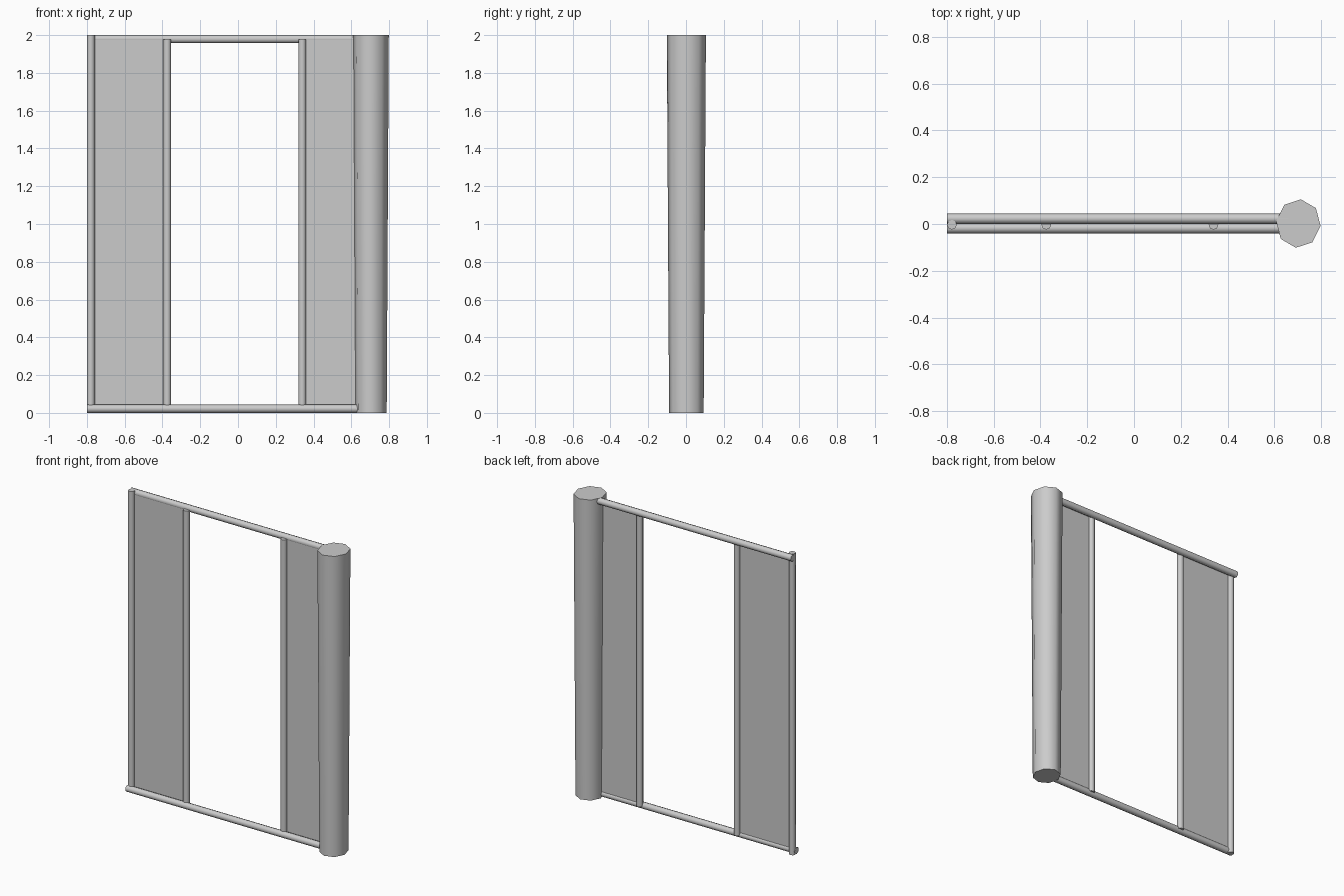
import bpy, math
from mathutils import Vector

if "Cube" in bpy.data.objects:
    bpy.data.objects.remove(bpy.data.objects["Cube"])


def tube(name, a, b, r1, r2=None, sides=8, spin=0.0):
    """Capped, smooth-sided tube from a to b."""
    a, b = Vector(a), Vector(b)
    bpy.ops.mesh.primitive_cone_add(vertices=sides, radius1=r1, radius2=r2 or r1,
                                    depth=(b - a).length)
    o = bpy.context.object
    o.name = name
    for v in o.data.vertices:          # turn the section, then aim along a-b
        x, y, z = v.co
        c, s = math.cos(spin), math.sin(spin)
        v.co = (x * c - y * s, x * s + y * c, z)
    o.location = (a + b) / 2
    o.rotation_euler = (b - a).to_track_quat('Z', 'Y').to_euler()
    bpy.ops.object.shade_smooth_by_angle(angle=math.radians(65))
    return o


def panel(name, x0, x1, z0, z1, y):
    me = bpy.data.meshes.new(name)
    me.from_pydata([(x0, y, z0), (x1, y, z0), (x1, y, z1), (x0, y, z1)], [], [(0, 1, 2, 3)])
    o = bpy.data.objects.new(name, me)
    bpy.context.collection.objects.link(o)


# thick tapered corner post, wider at the top
post = tube("corner_post", (0, 0, 0), (0, 0, 2), 0.092, 0.104, 8, 0)
post.rotation_euler = (0, 0, math.radians(-6))
post.location = (0.703, 0.002, 1)
post.scale = (0.92, 1, 1)

# horizontal rails: top one sits behind, bottom one in front
tube("top_rail", (-0.8, 0.023, 1.979), (0.66, 0.023, 1.979), 0.022)
tube("bottom_rail", (-0.8, -0.018, 0.022), (0.66, -0.018, 0.022), 0.022)

# slim upright poles
Y = -0.003
tube("end_pole", (-0.779, Y, 0), (-0.779, Y, 2), 0.021)
for side, x in (("left", -0.375), ("right", 0.34)):
    tube(side + "_inner_pole", (x, Y, 0.02), (x, Y, 1.978), 0.021)

# thin infill panels
panel("left_panel", -0.779, -0.375, 0.02, 1.975, Y)
panel("right_panel", 0.34, 0.66, 0.02, 1.975, Y)
